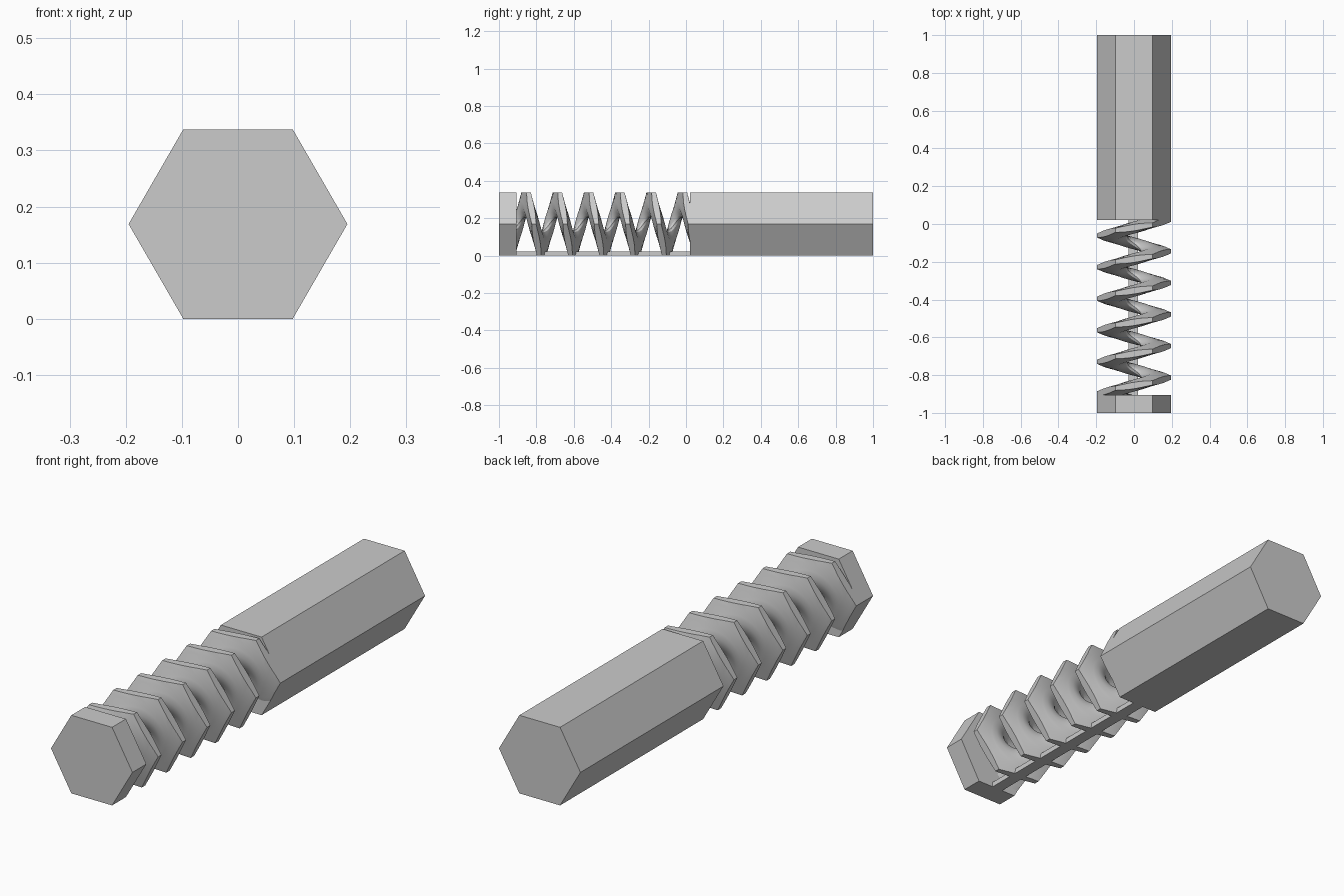
import bpy, bmesh
from math import sin, cos, radians, pi

if "Cube" in bpy.data.objects:
    bpy.data.objects.remove(bpy.data.objects["Cube"], do_unlink=True)

RADIUS = 0.195                      # hexagon corner radius
AXIS_Z = RADIUS * cos(pi / 6)       # height of the long axis
PITCH = 0.1672
HEAD_END, SHAFT_START = -0.905, 0.022
CREST_Y = -0.855                    # where the thread points straight up

grey = bpy.data.materials.new("plain_grey")
grey.use_nodes = True
grey.diffuse_color = (0.6, 0.6, 0.6, 1)
grey.node_tree.nodes["Principled BSDF"].inputs["Base Color"].default_value = (0.6, 0.6, 0.6, 1)


def loft(name, rings):
    """Closed solid skinned through a list of equal point rings."""
    bm = bmesh.new()
    loops = [[bm.verts.new(p) for p in ring] for ring in rings]
    n = len(loops[0])
    for a, b in zip(loops, loops[1:]):
        for i in range(n):
            j = (i + 1) % n
            bm.faces.new((a[i], a[j], b[j], b[i]))
    bm.faces.new(loops[0])
    bm.faces.new(loops[-1])
    bmesh.ops.recalc_face_normals(bm, faces=bm.faces)
    mesh = bpy.data.meshes.new(name)
    bm.to_mesh(mesh)
    bm.free()
    mesh.materials.append(grey)
    obj = bpy.data.objects.new(name, mesh)
    bpy.context.collection.objects.link(obj)
    return obj


def hex_bar(name, y0, y1):
    return loft(name, [[(RADIUS * cos(i * pi / 3), y, AXIS_Z + RADIUS * sin(i * pi / 3))
                        for i in range(6)] for y in (y0, y1)])


# Solid end pieces
hex_bar("head", -1, HEAD_END)
hex_bar("shaft", SHAFT_START, 1)

# Thin strip joining the coils underneath
loft("bottom_strip", [[(-0.03, y, 0), (0.022, y, 0), (0.022, y, 0.022), (-0.03, y, 0.022)]
                      for y in (HEAD_END - 0.005, SHAFT_START + 0.005)])

# Thread cross-section: tapering flanks, narrow crest, flat inner side
half = [(6, 0.215)] + [(d, 0.195 - 0.00216 * (d - 25)) for d in (16, 25, 36, 47, 58, 69)]
section = [(-d, r) for d, r in reversed(half)] + half
section += [(d, 0.036 / cos(radians(d))) for d in (55, 30, 0, -30, -55)]


def thread_ring(y):
    turn = 2 * pi * (y - CREST_Y) / PITCH
    return [(r * sin(turn + radians(d)), y, AXIS_Z + r * cos(turn + radians(d)))
            for d, r in section]


start, end, steps = HEAD_END - 0.02, SHAFT_START + 0.02, 240
thread = loft("thread", [thread_ring(start + (end - start) * i / steps)
                         for i in range(steps + 1)])

# Trim the thread to the hexagonal outline
trimmer = hex_bar("thread_trimmer", HEAD_END - 0.001, SHAFT_START + 0.001)
trimmer.hide_render = True
trim = thread.modifiers.new("trim", 'BOOLEAN')
trim.operation = 'INTERSECT'
trim.solver = 'EXACT'
trim.object = trimmer
for o in bpy.context.selected_objects:
    o.select_set(False)
bpy.context.view_layer.objects.active = thread
thread.select_set(True)
bpy.ops.object.modifier_apply(modifier="trim")
bpy.data.objects.remove(trimmer, do_unlink=True)
bpy.ops.object.shade_smooth_by_angle(angle=radians(25))
